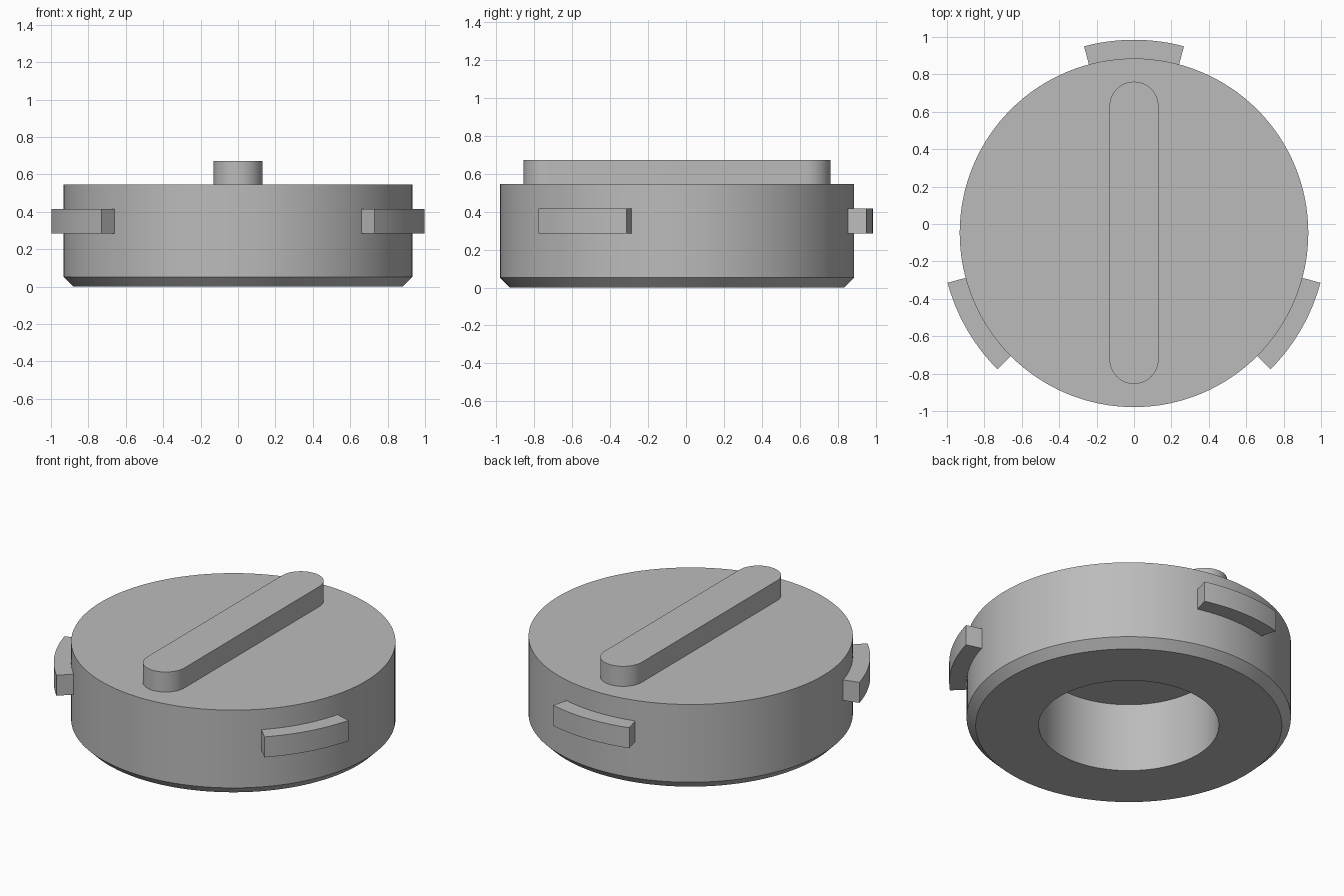
import bpy, bmesh
from math import sin, cos, pi, radians
from mathutils import Matrix, Vector

cube = bpy.data.objects.get("Cube")
if cube:
    bpy.data.objects.remove(cube, do_unlink=True)

CENTRE_Y = -0.047
RADIUS = 0.932
TOP = 0.545

grey = bpy.data.materials.new("plain grey")
grey.use_nodes = True
colour = (0.5, 0.5, 0.5, 1)
grey.diffuse_color = colour
grey.node_tree.nodes["Principled BSDF"].inputs["Base Color"].default_value = colour


def finish(name, bm):
    bmesh.ops.recalc_face_normals(bm, faces=bm.faces)
    mesh = bpy.data.meshes.new(name)
    bm.to_mesh(mesh)
    bm.free()
    obj = bpy.data.objects.new(name, mesh)
    obj.location.y = CENTRE_Y
    mesh.materials.append(grey)
    bpy.context.collection.objects.link(obj)
    bpy.ops.object.select_all(action='DESELECT')
    obj.select_set(True)
    bpy.context.view_layer.objects.active = obj
    bpy.ops.object.shade_smooth_by_angle(angle=radians(30))
    return obj


def lathe(name, profile, steps=128):
    bm = bmesh.new()
    verts = [bm.verts.new((r, 0, z)) for r, z in profile]
    edges = [bm.edges.new(pair) for pair in zip(verts, verts[1:])]
    bmesh.ops.spin(bm, geom=verts + edges, cent=(0, 0, 0), axis=(0, 0, 1),
                   angle=2 * pi, steps=steps)
    bmesh.ops.remove_doubles(bm, verts=bm.verts, dist=0.0001)
    return finish(name, bm)


def extrude_outline(name, outline, bottom, top):
    bm = bmesh.new()
    face = bm.faces.new([bm.verts.new((x, y, bottom)) for x, y in outline])
    geom = bmesh.ops.extrude_face_region(bm, geom=[face], use_keep_orig=True)["geom"]
    bmesh.ops.translate(bm, vec=(0, 0, top - bottom),
                        verts=[v for v in geom if isinstance(v, bmesh.types.BMVert)])
    return finish(name, bm)


def arc(radius, start, end, steps, cy=0):
    angles = [radians(start + (end - start) * i / steps) for i in range(steps + 1)]
    return [(radius * cos(a), cy + radius * sin(a)) for a in angles]


# Chamfered cap body with a round recess underneath
lathe("cap_body", [(0, TOP), (RADIUS, TOP), (RADIUS, 0.052), (0.88, 0),
                   (0.518, 0), (0.518, 0.437), (0, 0.437)])

# Round-ended grip bar across the top
grip = arc(0.131, 0, 180, 24, 0.677) + arc(0.131, 180, 360, 24, -0.677)
extrude_outline("grip_bar", grip, TOP - 0.01, 0.672)

# Three curved locking tabs around the side
for side, angle in (("back", 90), ("right", 210), ("left", 330)):
    outline = arc(1.032, angle - 15, angle + 15, 12) + arc(0.9, angle + 15, angle - 15, 12)
    extrude_outline(side + "_locking_tab", outline, 0.285, 0.415)
